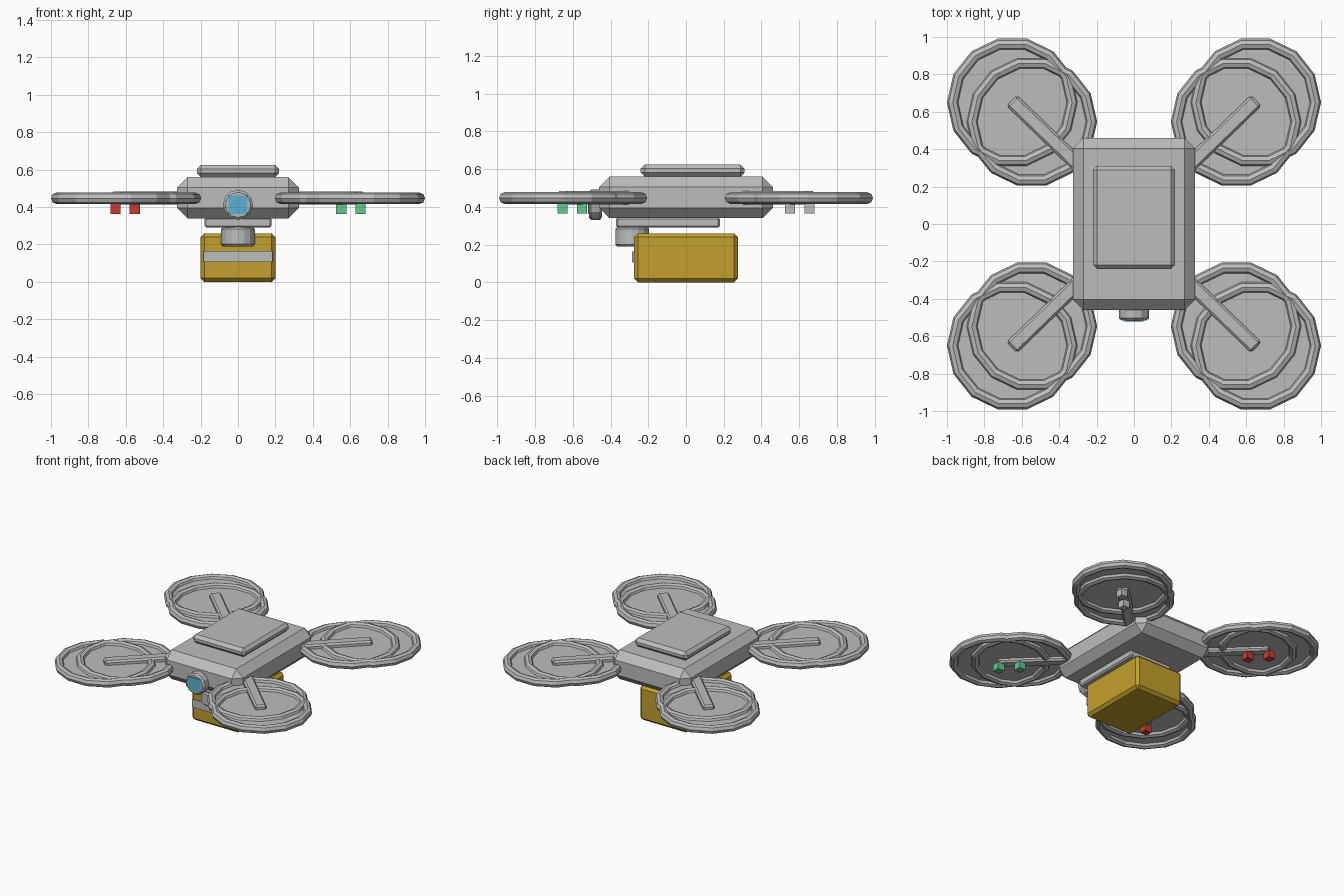
import bpy, bmesh, math
from mathutils import Matrix, Vector

if "Cube" in bpy.data.objects:
    bpy.data.objects.remove(bpy.data.objects["Cube"])


def mat(name, rgb):
    m = bpy.data.materials.new(name)
    m.diffuse_color = (*rgb, 1)
    m.use_nodes = True
    m.node_tree.nodes["Principled BSDF"].inputs["Base Color"].default_value = m.diffuse_color
    return m


GREY = mat("light grey", (0.50, 0.51, 0.50))
YELLOW = mat("parcel yellow", (0.55, 0.35, 0.026))
RED = mat("signal red", (0.58, 0.045, 0.032))
GREEN = mat("signal green", (0.127, 0.578, 0.262))
BLUE = mat("lens blue", (0.102, 0.445, 0.645))


def finish(name, bm, material, bevel=0):
    me = bpy.data.meshes.new(name)
    bmesh.ops.recalc_face_normals(bm, faces=bm.faces)
    bm.to_mesh(me)
    bm.free()
    me.materials.append(material)
    ob = bpy.data.objects.new(name, me)
    bpy.context.collection.objects.link(ob)
    if bevel:
        mod = ob.modifiers.new("chamfer", 'BEVEL')
        mod.width = bevel
        mod.segments = 1
    return ob


def box(name, lo, hi, material, bevel=0):
    lo, hi = Vector(lo), Vector(hi)
    bm = bmesh.new()
    bmesh.ops.create_cube(bm, size=1)
    bmesh.ops.scale(bm, vec=hi - lo, verts=bm.verts)
    bmesh.ops.translate(bm, vec=(lo + hi) / 2, verts=bm.verts)
    return finish(name, bm, material, bevel)


def cylinder(name, centre, radius, depth, sides, material, axis='Z', bevel=0):
    bm = bmesh.new()
    bmesh.ops.create_cone(bm, cap_ends=True, segments=sides, radius1=radius,
                          radius2=radius, depth=depth)
    if axis == 'Y':
        bm.transform(Matrix.Rotation(math.pi / 2, 4, 'X'))
    bm.transform(Matrix.Translation(centre))
    ob = finish(name, bm, material)
    if bevel:
        mod = ob.modifiers.new("chamfer", 'BEVEL')
        mod.width = bevel
        mod.segments = 1
        mod.limit_method = 'ANGLE'
        mod.angle_limit = math.radians(50)
    return ob


def ring(name, centre, major, minor, n, m, material):
    bm = bmesh.new()
    loops = []
    for i in range(n):
        a = 2 * math.pi * i / n
        loop = []
        for j in range(m):
            b = 2 * math.pi * j / m
            r = major + minor * math.cos(b)
            loop.append(bm.verts.new((centre[0] + r * math.cos(a),
                                      centre[1] + r * math.sin(a),
                                      centre[2] + minor * math.sin(b))))
        loops.append(loop)
    for i in range(n):
        p, q = loops[i], loops[(i + 1) % n]
        for j in range(m):
            k = (j + 1) % m
            bm.faces.new((p[j], q[j], q[k], p[k]))
    return finish(name, bm, material)


# Body shell with top cover and belly plate
box("body", (-0.325, -0.46, 0.34), (0.325, 0.46, 0.56), GREY, 0.055)
box("top_cover", (-0.22, -0.24, 0.56), (0.22, 0.31, 0.625), GREY, 0.022)
box("belly_plate", (-0.18, -0.37, 0.29), (0.18, 0.18, 0.345), GREY, 0.01)

# Nose camera and gimbal
cylinder("camera_barrel", (0, -0.48, 0.412), 0.08, 0.07, 12, GREY, 'Y', 0.012)
box("camera_lens", (-0.05, -0.52, 0.362), (0.05, -0.513, 0.462), BLUE)
cylinder("gimbal", (0, -0.285, 0.242), 0.09, 0.105, 16, GREY, 'Z', 0.012)

# Parcel with front stripe
box("parcel", (-0.2, -0.275, 0), (0.2, 0.275, 0.26), YELLOW, 0.02)
box("parcel_stripe", (-0.185, -0.285, 0.105), (0.185, -0.275, 0.165), GREY)

# Four arms, each with two overlapping ducted rotors and two signal lamps
ROTOR_Z = 0.447
for sx, side in ((-1, "left"), (1, "right")):
    for sy, end in ((-1, "front"), (1, "back")):
        tag = f"{end}_{side}"
        a, b = Vector((sx * 0.25, sy * 0.27)), Vector((sx * 0.653, sy * 0.66))
        d = b - a
        bm = bmesh.new()
        bmesh.ops.create_cube(bm, size=1)
        bmesh.ops.scale(bm, vec=(d.length, 0.08, 0.07), verts=bm.verts)
        mid = (a + b) / 2
        bm.transform(Matrix.Translation((mid.x, mid.y, 0.449))
                     @ Matrix.Rotation(math.atan2(d.y, d.x), 4, 'Z'))
        finish(f"arm_{tag}", bm, GREY, 0.012)

        lamp = RED if sx < 0 else (GREEN if sy < 0 else GREY)
        for k, p in (("outer", 0.65), ("inner", 0.547)):
            c = (sx * p, sy * p, ROTOR_Z)
            ring(f"duct_{k}_{tag}", c, 0.319, 0.031, 14, 8, GREY)
            cylinder(f"rotor_disc_{k}_{tag}", c, 0.315, 0.012, 14, GREY)
            x, y, h = sx * (p + 0.005), sy * (p + 0.005), 0.027
            box(f"lamp_{k}_{tag}", (x - h, y - h, 0.364), (x + h, y + h, 0.416), lamp)
